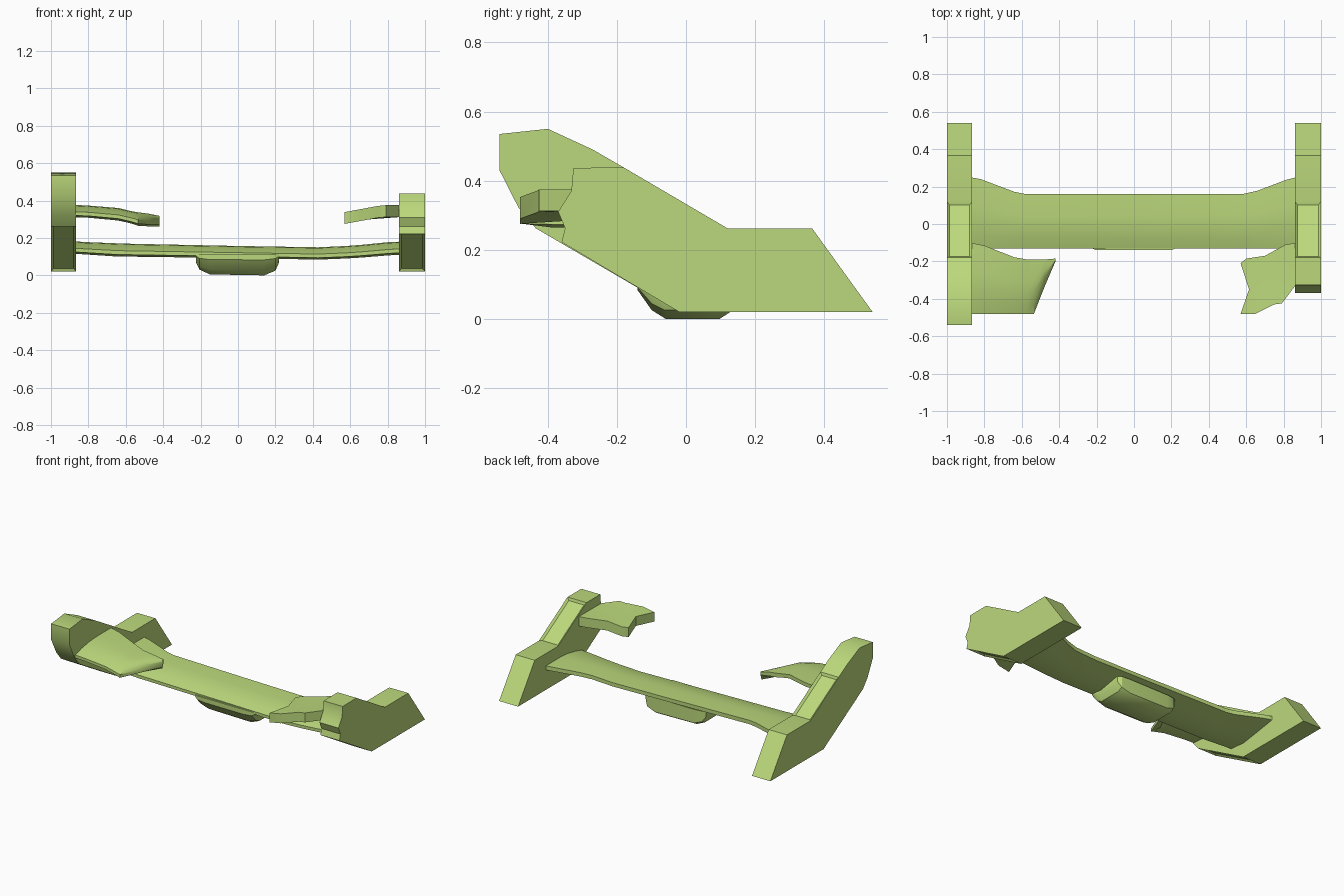
import bpy, bmesh, math

mat = bpy.data.materials.new("lime")
mat.diffuse_color = (0.5, 0.69, 0.2, 1)


def finish(bm, name):
    bmesh.ops.recalc_face_normals(bm, faces=bm.faces[:])
    me = bpy.data.meshes.new(name)
    bm.to_mesh(me)
    bm.free()
    ob = bpy.data.objects.new(name, me)
    bpy.context.collection.objects.link(ob)
    me.materials.append(mat)
    bpy.ops.object.select_all(action='DESELECT')
    ob.select_set(True)
    bpy.context.view_layer.objects.active = ob
    bpy.ops.object.shade_smooth_by_angle(angle=math.radians(32))
    return ob


def loft(bm, rings):
    rows = [[bm.verts.new(p) for p in r] for r in rings]
    n = len(rows[0])
    for a, b in zip(rows, rows[1:]):
        for i in range(n):
            j = (i + 1) % n
            bm.faces.new((a[i], a[j], b[j], b[i]))
    bm.faces.new(rows[0])
    bm.faces.new(rows[-1][::-1])


def wing(name, stations, section):
    """Stations: x, front y, back y, low z, high z."""
    bm = bmesh.new()
    loft(bm, [[(x, yf + t * (yb - yf), zl + h * (zh - zl)) for t, h in section]
              for x, yf, yb, zl, zh in stations])
    return finish(bm, name)


def end_plate(name, profile, x0, x1):
    bm = bmesh.new()
    loft(bm, [[(x, y, z) for y, z in profile] for x in (x0, x1)])
    bmesh.ops.recalc_face_normals(bm, faces=bm.faces[:])
    # shallow channels along the sloping upper and lower edges
    slopes = [f for f in bm.faces if abs(f.normal.x) < 0.1 and f.normal.y * f.normal.z > 0.2
              and f.calc_center_median().y < 0.1 and f.calc_area() > 0.03]
    for f in slopes:
        bmesh.ops.inset_individual(bm, faces=[f], thickness=0.02, depth=-0.012)
    return finish(bm, name)


# End plates: shared tail, different front outlines (right one is broken off)
tail = [(-0.18, 0.438), (0.12, 0.262), (0.365, 0.262), (0.54, 0.02), (-0.02, 0.02)]
end_plate("left_end_plate", tail + [(-0.435, 0.262), (-0.485, 0.322), (-0.54, 0.43),
          (-0.54, 0.535), (-0.40, 0.55), (-0.27, 0.49)], -1.0, -0.865)
end_plate("right_end_plate", tail + [(-0.36, 0.222), (-0.35, 0.262), (-0.37, 0.31),
          (-0.332, 0.37), (-0.326, 0.437)], 0.86, 1.0)

# Main wing spanning between the plates
section = [(0, 0.15), (0, 0.45), (0.18, 0.72), (0.4, 0.93), (0.6, 1), (1, 1),
           (1, 0.62), (0.65, 0.3), (0.3, 0.0)]
wing("main_wing", [(x, -0.13, yb, zl, zh) for x, yb, zl, zh in (
    (-0.875, 0.25, 0.115, 0.182), (-0.82, 0.24, 0.112, 0.178), (-0.64, 0.172, 0.10, 0.171),
    (-0.58, 0.16, 0.10, 0.169), (0, 0.16, 0.092, 0.157), (0.43, 0.16, 0.084, 0.15),
    (0.58, 0.16, 0.09, 0.157), (0.66, 0.178, 0.095, 0.163), (0.81, 0.235, 0.107, 0.178),
    (0.87, 0.25, 0.11, 0.18))], section)

# Block under the wing centre
wing("centre_mount", [(-0.225, -0.13, 0.11, 0.07, 0.115), (-0.205, -0.14, 0.125, 0.03, 0.115),
                      (-0.15, -0.14, 0.13, 0.005, 0.115), (0.14, -0.14, 0.13, 0.0, 0.115),
                      (0.20, -0.14, 0.125, 0.025, 0.115), (0.22, -0.13, 0.11, 0.07, 0.115)],
     [(0, 0.72), (0.15, 0.22), (0.3, 0), (0.88, 0), (1, 0.18), (1, 1), (0, 1)])

# Left winglet
wing("left_winglet", [
    (-0.875, -0.48, -0.10, 0.31, 0.377), (-0.80, -0.48, -0.115, 0.308, 0.373),
    (-0.64, -0.48, -0.178, 0.293, 0.36), (-0.57, -0.48, -0.19, 0.277, 0.343),
    (-0.535, -0.48, -0.19, 0.265, 0.337), (-0.48, -0.34, -0.19, 0.262, 0.33),
    (-0.42, -0.20, -0.185, 0.262, 0.318)], section)

# Right winglet with a ragged broken edge
outline = [(0.87, -0.10), (0.81, -0.11), (0.70, -0.17), (0.60, -0.185), (0.57, -0.21),
           (0.615, -0.35), (0.57, -0.48), (0.65, -0.48), (0.75, -0.43), (0.79, -0.425),
           (0.87, -0.32)]
bm = bmesh.new()


def height(x):
    return 0.275 + 0.037 * min(1, (x - 0.57) / 0.2)


loft(bm, [[(x, y, height(x) + dz) for x, y in outline] for dz in (0, 0.063)])
bmesh.ops.triangulate(bm, faces=[f for f in bm.faces if len(f.verts) > 4])
finish(bm, "right_winglet")
